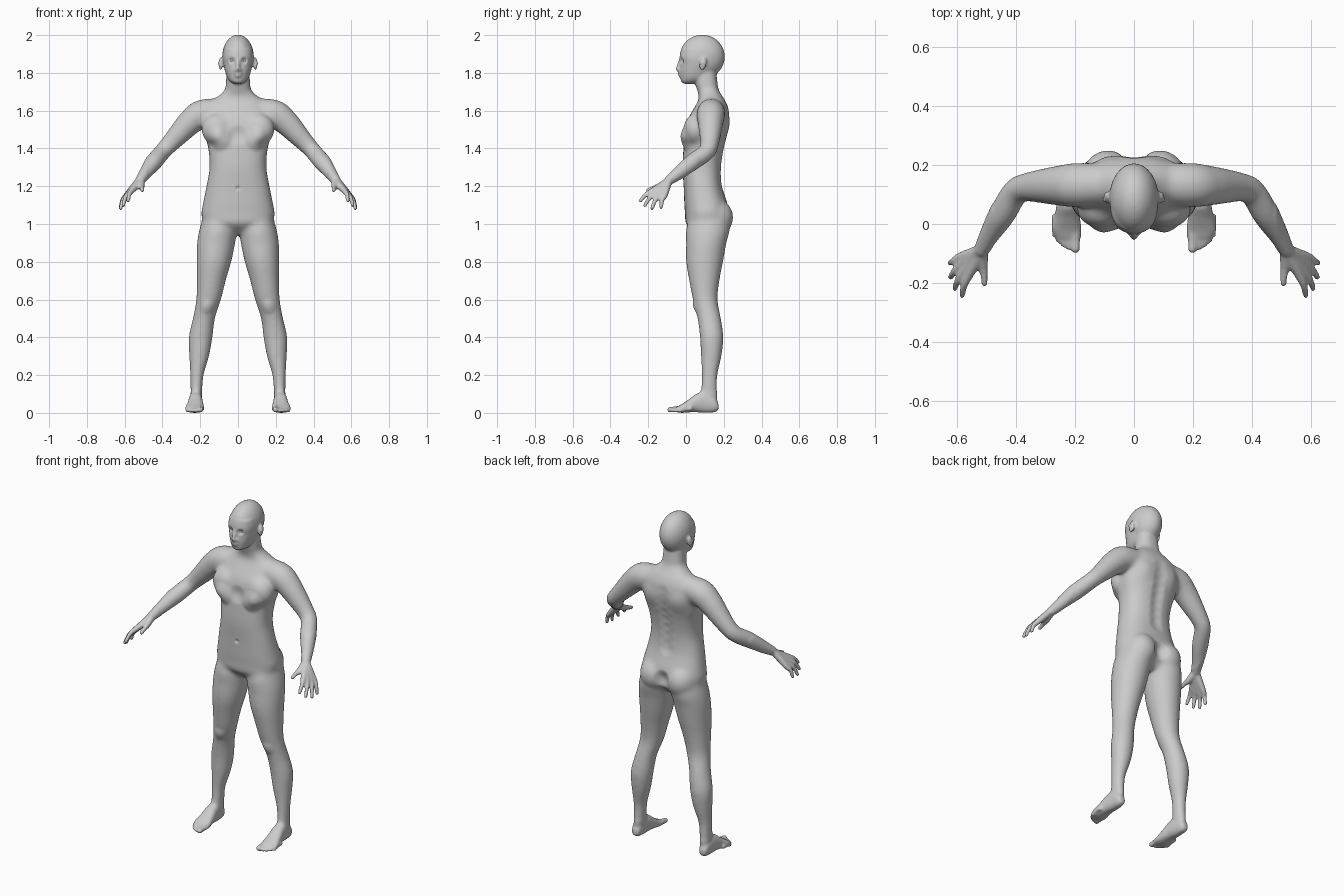
import bpy, bmesh, math
from mathutils import Vector, Matrix

if "Cube" in bpy.data.objects:
    bpy.data.objects.remove(bpy.data.objects["Cube"])

bm = bmesh.new()
SEG = 28


def spline(rows, steps=5):
    """Catmull-Rom through rows of numbers."""
    out = []
    for i in range(len(rows) - 1):
        a, b, c, d = (rows[max(i - 1, 0)], rows[i], rows[i + 1], rows[min(i + 2, len(rows) - 1)])
        for k in range(steps):
            t = k / steps
            out.append([0.5 * (2 * q + (r - p) * t + (2 * p - 5 * q + 4 * r - s) * t * t
                               + (3 * q - p - 3 * r + s) * t ** 3) for p, q, r, s in zip(a, b, c, d)])
    return out + [list(rows[-1])]


def skin(rings):
    """Bridge rings of points into a closed surface."""
    vs = [[bm.verts.new(p) for p in ring] for ring in rings]
    n = len(vs[0])
    for a, b in zip(vs, vs[1:]):
        for i in range(n):
            bm.faces.new((a[i], a[(i + 1) % n], b[(i + 1) % n], b[i]))
    bm.faces.new(vs[0][::-1])
    bm.faces.new(vs[-1])


def loft(rows, axis='Z', power=2.0, side=1):
    """Rows: position on axis, then min/max of the two other directions."""
    rings = []
    for h, u0, u1, v0, v1 in spline(rows):
        ring = []
        for i in range(SEG):
            a = 2 * math.pi * i / SEG
            c, s = math.cos(a), math.sin(a)
            u = (u0 + u1) / 2 + (u1 - u0) / 2 * math.copysign(abs(c) ** (2 / power), c)
            v = (v0 + v1) / 2 + (v1 - v0) / 2 * math.copysign(abs(s) ** (2 / power), s)
            ring.append((side * u, v, h) if axis == 'Z' else (side * u, h, v))
        rings.append(ring)
    skin(rings)


def ball(c, r, side=1, rot=0.0):
    m = (Matrix.Translation((side * c[0], c[1], c[2])) @ Matrix.Rotation(rot, 4, 'X')
         @ Matrix.Diagonal((*r, 1)))
    bmesh.ops.create_uvsphere(bm, u_segments=24, v_segments=16, radius=1, matrix=m)


def tube(rows, side=1, tip=True):
    """Rows: x, y, z, radius along a limb, with a rounded end."""
    pts = spline(rows)
    rings = []
    for i, (x, y, z, r) in enumerate(pts):
        d = Vector(pts[min(i + 1, len(pts) - 1)][:3]) - Vector(pts[max(i - 1, 0)][:3])
        d.normalize()
        u = d.cross(Vector((0.3, 0.2, 1))).normalized()
        w = d.cross(u)
        ring = [Vector((x, y, z)) + r * (u * math.cos(2 * math.pi * k / 16) + w * math.sin(2 * math.pi * k / 16))
                for k in range(16)]
        rings.append([(side * p.x, p.y, p.z) for p in ring])
    skin(rings)
    if tip:
        x, y, z, r = rows[-1]
        ball((x, y, z), (r, r, r), side)


# torso and neck
torso = [(.945, .05, .06, .17), (1.0, .17, .0, .215), (1.05, .195, -.005, .225), (1.1, .188, -.009, .222),
         (1.2, .168, -.013, .192), (1.3, .151, -.019, .188), (1.4, .158, -.014, .203), (1.47, .176, -.008, .22),
         (1.55, .185, .008, .232), (1.61, .17, .04, .226), (1.655, .135, .065, .207), (1.685, .095, .067, .187),
         (1.715, .069, .056, .172), (1.76, .063, .047, .165), (1.81, .06, .05, .16)]
loft([(z, -w, w, f, b) for z, w, f, b in torso], power=2.4)

# skull and face
ball((0, .086, 1.885), (.084, .12, .117))
face = [(1.742, .02, -.012, .04), (1.754, .041, -.026, .08), (1.775, .057, -.03, .12), (1.81, .069, -.033, .145),
        (1.85, .078, -.031, .16), (1.885, .08, -.034, .15), (1.93, .074, -.024, .14)]
loft([(z, -w, w, f, b) for z, w, f, b in face], power=2.2)

# nose and lips
tube([(0, -.026, 1.878, .008), (0, -.036, 1.85, .009), (0, -.043, 1.82, .012)])
ball((0, -.032, 1.795), (.021, .011, .006))
ball((0, -.031, 1.783), (.018, .011, .006))

# mirrored parts
leg = [(1.04, .03, .185, .02, .22), (.97, .008, .205, .0, .232), (.9, .014, .217, .0, .215),
       (.8, .035, .219, .0, .197), (.7, .064, .219, .016, .178), (.6, .089, .222, .035, .168),
       (.5, .121, .24, .06, .186), (.4, .134, .262, .073, .199), (.3, .152, .259, .078, .189),
       (.2, .181, .254, .082, .168), (.12, .188, .252, .078, .167), (.05, .195, .25, .08, .165)]
foot = [(.172, .208, .243, .015, .05), (.15, .197, .253, .003, .085), (.1, .19, .258, .0, .115),
        (.06, .187, .263, .003, .105), (.02, .182, .27, .003, .075), (-.02, .178, .279, .0, .048),
        (-.05, .18, .262, .003, .032)]
arm = [(.09, .135, 1.595, .07), (.19, .132, 1.583, .077), (.25, .13, 1.542, .07), (.315, .128, 1.474, .059),
       (.365, .124, 1.42, .05), (.402, .108, 1.38, .047), (.445, .035, 1.328, .047), (.487, -.035, 1.272, .036),
       (.515, -.085, 1.235, .027)]
knuckles = [(.557, -.168, 1.182), (.574, -.158, 1.167), (.586, -.138, 1.155), (.59, -.113, 1.152)]
tips = [(.582, -.242, 1.122), (.607, -.218, 1.098), (.621, -.18, 1.083), (.622, -.132, 1.088)]
toes = [(.198, -.084, .0155), (.221, -.08, .0105), (.239, -.07, .0105), (.255, -.055, .0105), (.268, -.036, .0105)]
for s in (1, -1):
    loft(leg, side=s)
    loft(foot, axis='Y', power=2.3, side=s)
    tube(arm, s)
    ball((.088, .14, 1.035), (.095, .112, .105), s)         # buttock
    ball((.11, .05, 1.5), (.085, .065, .085), s)            # chest muscle
    ball((.092, .09, 1.848), (.011, .019, .035), s, -.2)    # ear
    ball((.012, -.034, 1.815), (.009, .01, .008), s)        # nostril
    for k, t in zip(knuckles, tips):                        # palm bones and fingers
        k, t = Vector(k), Vector(t)
        mid = k.lerp(t, .5) + Vector((.006, -.004, .006))
        tube([(.52 + (k.x - .575) * .3, -.092, 1.228, .021), (*k, .0165), (*mid, .0125), (*t, .0105)], s)
    tube([(.513, -.095, 1.227, .02), (.512, -.14, 1.2, .018), (.508, -.172, 1.19, .013), (.506, -.202, 1.179, .011)], s)
    for x, y, r in toes:
        tube([(x, y + .07, .024, r * 1.2), (x, y + .03, .02, r), (x, y, r + .001, r)], s)

bmesh.ops.recalc_face_normals(bm, faces=bm.faces)
raw = bpy.data.meshes.new("body_parts")
bm.to_mesh(raw)
bm.free()

# fuse all parts into one skin
body = bpy.data.objects.new("human_body", raw)
bpy.context.collection.objects.link(body)
mod = body.modifiers.new("fuse", 'REMESH')
mod.mode = 'VOXEL'
mod.voxel_size = .006
fused = bpy.data.meshes.new_from_object(body.evaluated_get(bpy.context.evaluated_depsgraph_get()))
body.modifiers.clear()
body.data = fused

# soften joints: strong on trunk and limbs, light on face, hands and feet
bm = bmesh.new()
bm.from_mesh(fused)
axes = dict(use_axis_x=True, use_axis_y=True, use_axis_z=True)
broad = [v for v in bm.verts if abs(v.co.x) < .48 and .1 < v.co.z < 1.73]
for _ in range(32):
    bmesh.ops.smooth_vert(bm, verts=broad, factor=.5, **axes)
for _ in range(4):
    bmesh.ops.smooth_vert(bm, verts=bm.verts, factor=.5, **axes)

# sculpted details: centre, radius, push
dents = [((.032, -.024, 1.865), .023, (0, .012, 0)),        # eye socket
         ((.1, -.012, 1.45), .075, (0, -.024, -.006)),      # breast
         ((0, .0, 1.47), .06, (0, .012, 0)),                # breastbone
         ((0, -.012, 1.19), .016, (0, .008, 0)),            # navel
         ((0, .225, 1.04), .06, (0, -.02, 0)),              # cleft
         ((.16, .045, .56), .05, (0, -.008, 0)),            # kneecap
         ((.1, .225, 1.52), .08, (0, .008, 0)),             # shoulder blade
         ((.095, .08, 1.852), .014, (-.008, 0, 0))]         # ear hollow
dents += [((0, .205, 1.22 + i * .05), .055, (0, -.009, 0)) for i in range(8)]  # spine groove
for v in bm.verts:
    p = Vector((abs(v.co.x), v.co.y, v.co.z))
    for c, r, push in dents:
        d = (p - Vector(c)).length / r
        if d < 1:
            w = (1 - d * d) ** 2
            v.co += Vector((math.copysign(push[0], v.co.x), push[1], push[2])) * w
bm.to_mesh(fused)
bm.free()
fused.polygons.foreach_set("use_smooth", [True] * len(fused.polygons))

# eyes
for s, name in ((1, "left_eye"), (-1, "right_eye")):
    bpy.ops.mesh.primitive_uv_sphere_add(segments=20, ring_count=12, radius=.014, location=(s * .032, -.002, 1.865))
    bpy.context.object.name = name
    bpy.ops.object.shade_smooth()
